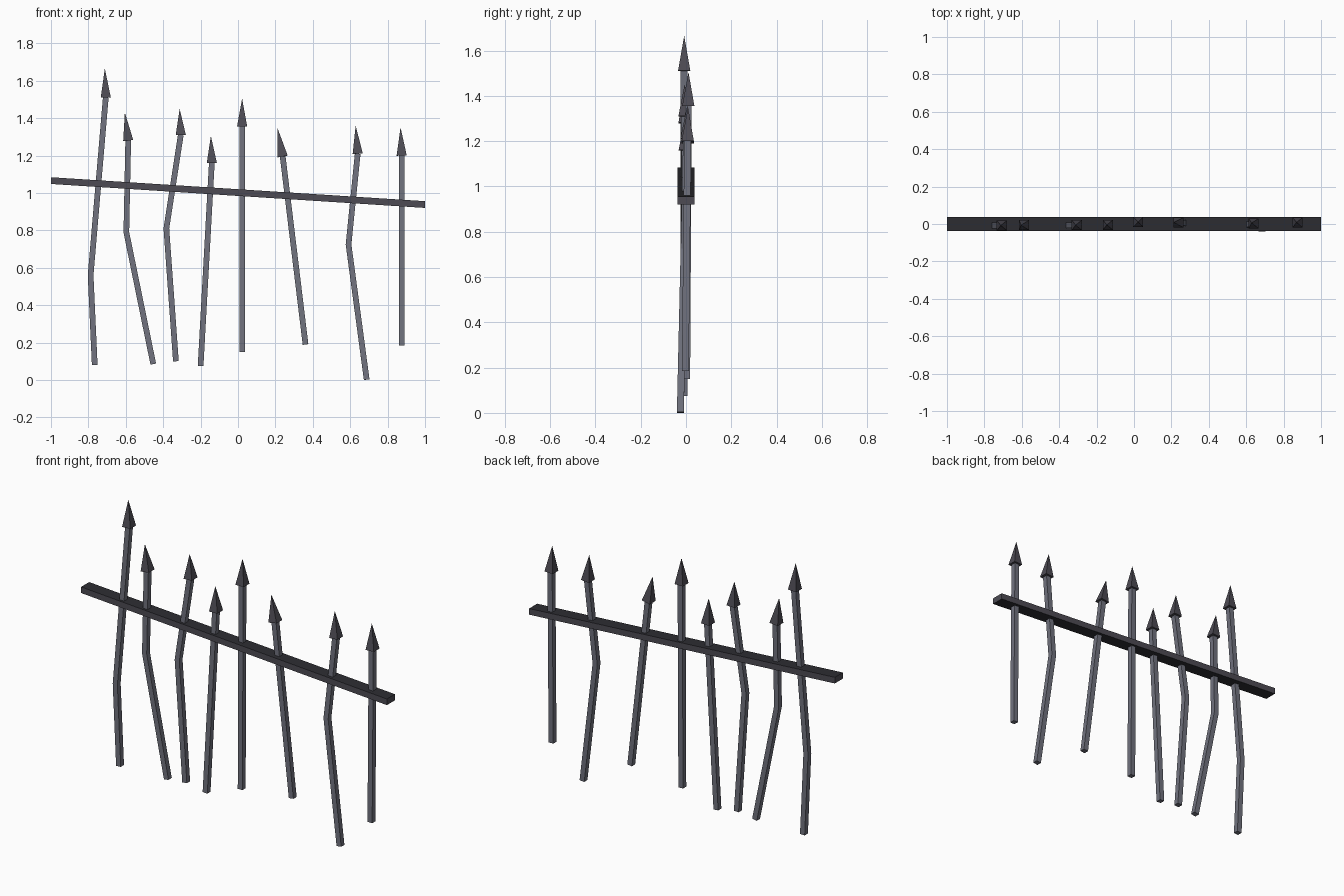
import bpy, bmesh
from mathutils import Vector

if "Cube" in bpy.data.objects:
    bpy.data.objects.remove(bpy.data.objects["Cube"])

def material(name, rgb):
    m = bpy.data.materials.new(name)
    m.diffuse_color = (*rgb, 1.0)
    m.use_nodes = True
    m.node_tree.nodes["Principled BSDF"].inputs["Base Color"].default_value = m.diffuse_color
    return m

IRON = material("grey_iron", (0.165, 0.17, 0.21))
DARK = material("dark_iron", (0.075, 0.071, 0.088))
BLACK = material("blackened_iron", (0.026, 0.026, 0.032))

def make_object(name, bm, mats):
    bmesh.ops.recalc_face_normals(bm, faces=bm.faces)
    me = bpy.data.meshes.new(name)
    bm.to_mesh(me)
    bm.free()
    for m in mats:
        me.materials.append(m)
    ob = bpy.data.objects.new(name, me)
    bpy.context.collection.objects.link(ob)
    return ob

def square_ring(bm, centre, direction, half):
    """Square section around a point, perpendicular to the direction."""
    d = direction.normalized()
    u = Vector((0, 1, 0)).cross(d).normalized()
    v = d.cross(u)
    return [bm.verts.new(centre + u * a * half + v * b * half)
            for a, b in ((-1, -1), (1, -1), (1, 1), (-1, 1))]

def bridge(bm, r0, r1):
    for i in range(4):
        j = (i + 1) % 4
        bm.faces.new((r0[i], r0[j], r1[j], r1[i]))

def shaft(name, pts):
    bm = bmesh.new()
    rings = []
    for i, p in enumerate(pts):
        d = pts[min(i + 1, len(pts) - 1)] - pts[max(i - 1, 0)]
        if 0 < i < len(pts) - 1:      # mitred bend
            d = (pts[i + 1] - p).normalized() + (p - pts[i - 1]).normalized()
        rings.append(square_ring(bm, p, d, 0.0152))
    for a, b in zip(rings, rings[1:]):
        bridge(bm, a, b)
    bm.faces.new(rings[0])
    bm.faces.new(rings[-1])
    make_object(name, bm, [IRON])

def spear_tip(name, base, tip):
    bm = bmesh.new()
    ring = square_ring(bm, base, tip - base, 0.027)
    bm.faces.new(ring)
    apex = bm.verts.new(tip)
    for i in range(4):
        bm.faces.new((ring[i], ring[(i + 1) % 4], apex))
    make_object(name, bm, [DARK])

# Spikes: path points (x, z) from foot to tip, then y at foot and at tip
SPIKES = [
    ([(-.766, .08), (-.788, .56), (-.707, 1.51), (-.712, 1.665)], -.008, -.008),
    ([(-.453, .085), (-.597, .79), (-.587, 1.28), (-.605, 1.43)], -.008, -.006),
    ([(-.332, .10), (-.383, .81), (-.306, 1.31), (-.312, 1.45)], -.01, -.006),
    ([(-.2, .075), (-.14, 1.16), (-.145, 1.305)], -.008, -.005),
    ([(.022, .15), (.022, 1.355), (.022, 1.505)], .003, .011),
    ([(.361, .19), (.239, 1.195), (.212, 1.345)], -.004, .009),
    ([(.688, .002), (.591, .725), (.64, 1.21), (.629, 1.36)], -.025, .006),
    ([(.875, .185), (.875, 1.2), (.869, 1.35)], -.003, .009),
]
for n, (path, y0, y1) in enumerate(SPIKES, 1):
    z0, z1 = path[0][1], path[-1][1]
    pts = [Vector((x, y0 + (y1 - y0) * (z - z0) / (z1 - z0), z)) for x, z in path]
    shaft(f"spike_shaft_{n}", pts[:-1])
    spear_tip(f"spike_tip_{n}", pts[-2], pts[-1])

# Sloping cross rail
bm = bmesh.new()
bmesh.ops.create_cube(bm, size=1)
for v in bm.verts:
    x = v.co.x * 2
    v.co = Vector((x, v.co.y * 0.075, 1.002 - 0.064 * x + v.co.z * 0.036))
rail = make_object("cross_rail", bm, [DARK, BLACK])
for p in rail.data.polygons:          # darker upper and lower faces
    p.material_index = 1 if abs(p.normal.z) > 0.7 else 0
